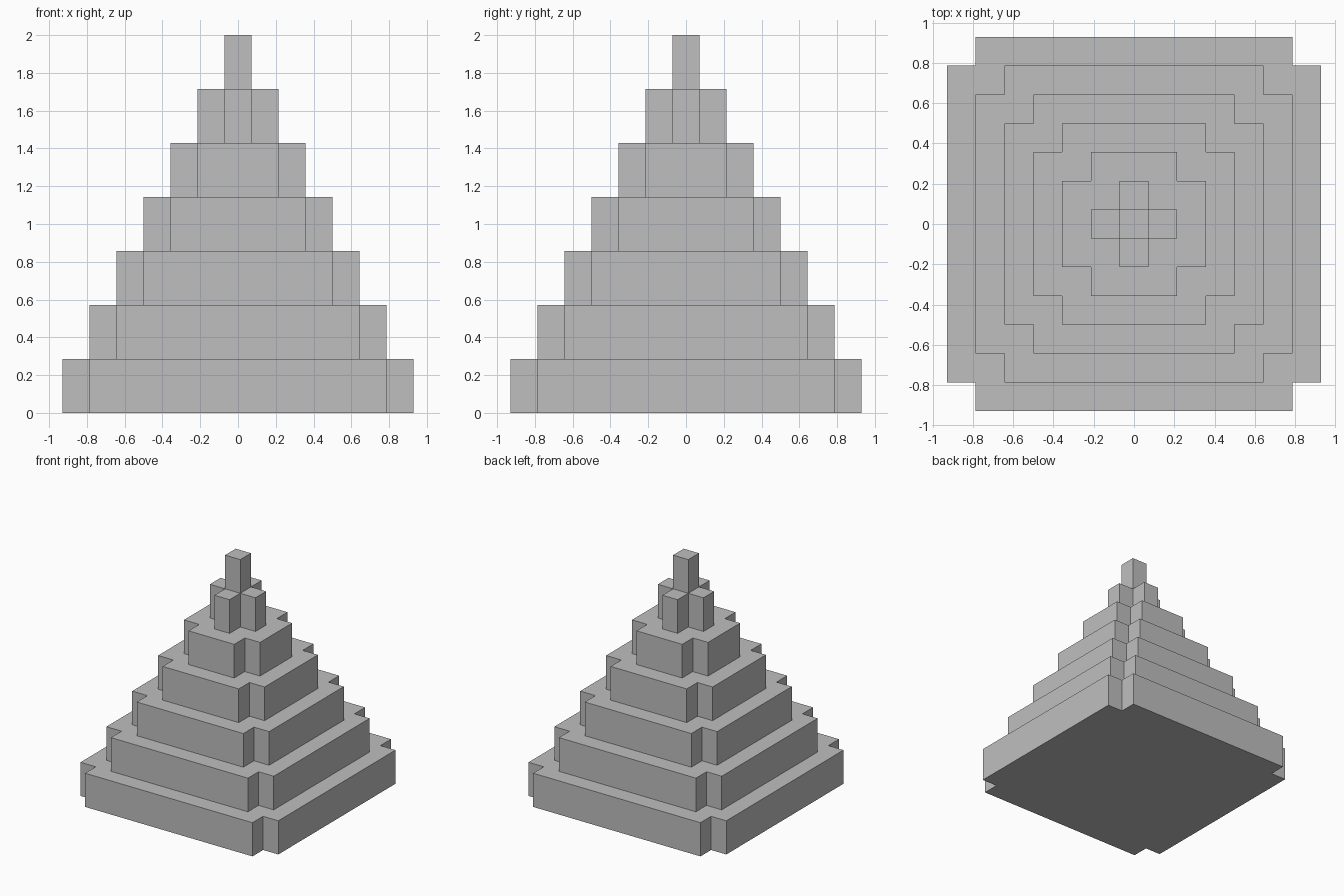
import bpy
import bmesh

cube = bpy.data.objects.get("Cube")
if cube:
    bpy.data.objects.remove(cube, do_unlink=True)

TIERS = 7
STEP = 1 / 7           # inset of each tier, also the corner notch size
HEIGHT = 2 / TIERS     # height of each tier

stone = bpy.data.materials.new("plain_grey")
stone.use_nodes = True
grey = (0.52, 0.52, 0.52, 1)
stone.diffuse_color = grey
stone.node_tree.nodes["Principled BSDF"].inputs["Base Color"].default_value = grey


def outline(half):
    """Square with a notch cut from every corner; the smallest stays square."""
    inner = half - STEP
    if inner < 0:
        corner = [(half, half)]
    else:
        corner = [(half, inner), (inner, inner), (inner, half)]
    points = []
    for _ in range(4):
        points += corner
        corner = [(-y, x) for x, y in corner]
    return points


def add_tier(name, half, base):
    bm = bmesh.new()
    floor = bm.faces.new([bm.verts.new((x, y, base)) for x, y in outline(half)])
    top = bmesh.ops.extrude_face_region(bm, geom=[floor], use_keep_orig=True)
    verts = [v for v in top["geom"] if isinstance(v, bmesh.types.BMVert)]
    bmesh.ops.translate(bm, verts=verts, vec=(0, 0, HEIGHT))
    bmesh.ops.recalc_face_normals(bm, faces=bm.faces)
    mesh = bpy.data.meshes.new(name)
    bm.to_mesh(mesh)
    bm.free()
    mesh.materials.append(stone)
    bpy.context.collection.objects.link(bpy.data.objects.new(name, mesh))


# Stack of shrinking tiers, ending in a square pillar
for i in range(TIERS):
    name = "top_pillar" if i == TIERS - 1 else f"pyramid_tier_{i + 1}"
    add_tier(name, (TIERS - i - 0.5) * STEP, i * HEIGHT)
